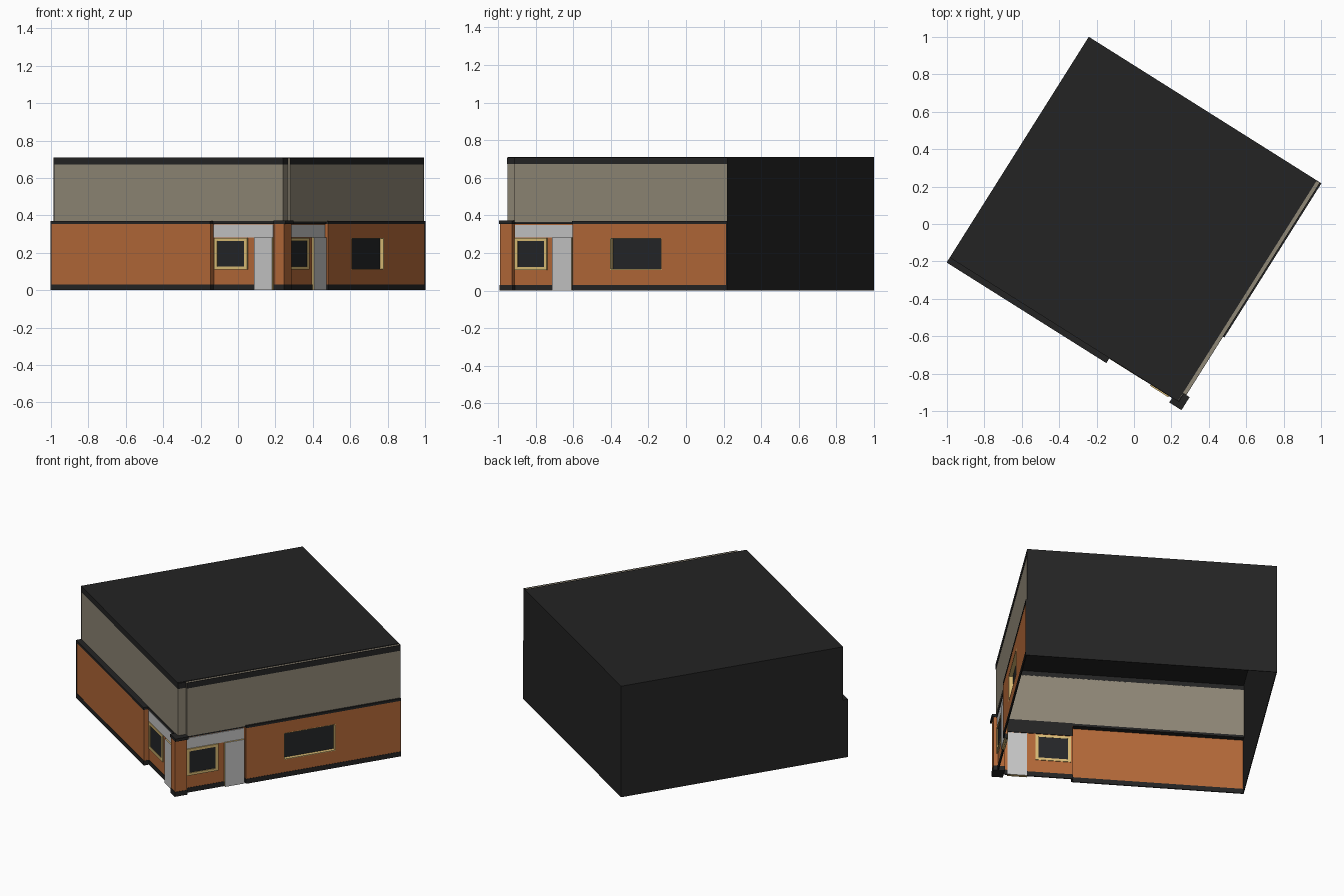
import bpy
import bmesh
from math import radians
from mathutils import Matrix

cube = bpy.data.objects.get("Cube")
if cube:
    bpy.data.objects.remove(cube)

TURN = Matrix.Rotation(radians(-32.2), 4, 'Z')


def material(name, color):
    m = bpy.data.materials.new(name)
    m.use_nodes = True
    rgba = (*color, 1)
    m.diffuse_color = rgba
    m.node_tree.nodes["Principled BSDF"].inputs["Base Color"].default_value = rgba
    return m


brick = material("orange_brick", (.456, .141, .040))
pale = material("pale_cladding", (.275, .242, .181))
dark = material("dark_trim", (.0175, .0175, .0175))
glass = material("dark_glass", (.018, .019, .021))
grey = material("light_grey", (.565, .565, .565))
tan = material("tan_frame", (.701, .503, .181))


def box(name, x, y, z, mat, side_mat=None, front_axis=0):
    """Box from ranges in building axes; side_mat colours all but the front and back."""
    bm = bmesh.new()
    bmesh.ops.create_cube(bm, size=1)
    for v in bm.verts:
        for i, (a, b) in enumerate((x, y, z)):
            v.co[i] = a if v.co[i] < 0 else b
    bmesh.ops.recalc_face_normals(bm, faces=bm.faces)
    if side_mat:
        for f in bm.faces:
            f.material_index = int(abs(f.normal[front_axis]) < .5)
    bm.transform(TURN)
    mesh = bpy.data.meshes.new(name)
    bm.to_mesh(mesh)
    bm.free()
    mesh.materials.append(mat)
    if side_mat:
        mesh.materials.append(side_mat)
    obj = bpy.data.objects.new(name, mesh)
    bpy.context.collection.objects.link(obj)
    return obj


def slab(facade, part, s, d, z, mat, side_mat=None):
    """Box on a facade: s runs along the wall, d is the distance outward."""
    name = facade + "_" + part
    if facade == "street":
        box(name, s, (-d[1], -d[0]), z, mat, side_mat, 1)
    else:
        box(name, d, s, z, mat, side_mat, 0)


def ring(facade, part, s, z, inner_s, inner_z, d, mat):
    """Four bars around a rectangular opening."""
    slab(facade, part + "_start", (s[0], inner_s[0]), d, z, mat)
    slab(facade, part + "_end", (inner_s[1], s[1]), d, z, mat)
    slab(facade, part + "_bottom", inner_s, d, (z[0], inner_z[0]), mat)
    slab(facade, part + "_top", inner_s, d, (inner_z[1], z[1]), mat)


def inset(r, t):
    return (r[0] + t, r[1] - t)


BASE, LEDGE, TOP = .03, .355, .71
BASE_Z, WALL_Z, LEDGE_Z = (0, BASE), (BASE, LEDGE), (LEDGE, .37)
BAND_Z, CLAD_Z = (.672, .708), (.365, .675)


def entrance(facade, s, wall, window, door, canopy):
    """Recessed bay with a window, a door and a canopy panel."""
    d = (wall - .004, wall)
    slab(facade, "bay_wall", s, d, WALL_Z, brick)
    slab(facade, "bay_base", s, (wall - .005, wall + .002), BASE_Z, dark)
    z = (.11, .28)
    ring(facade, "window_frame", window, z, inset(window, .018), inset(z, .016),
         (wall - .008, wall + .008), tan)
    slab(facade, "window_pane", inset(window, .018), (wall - .007, wall + .003),
         inset(z, .016), glass)
    slab(facade, "door", door, (wall - .008, wall + .014), (0, .282), grey, tan)
    slab(facade, "canopy_panel", canopy, (wall, wall + .005), (.282, .35), grey)
    slab(facade, "canopy_back", s, (wall - .008, wall - .004), (.285, LEDGE), dark)
    slab(facade, "bay_ledge", s, (wall - .008, wall + .007), LEDGE_Z, dark)


# Street facade: plain brick wall and entrance bay
plain = (-.735, .27)
slab("street", "wall", plain, (.701, .705), WALL_Z, brick)
slab("street", "base", plain, (.700, .707), BASE_Z, dark)
slab("street", "ledge", plain, (.668, .708), LEDGE_Z, dark)
slab("street", "wall_return", (.266, .27), (.672, .705), WALL_Z, brick)
slab("street", "return_base", (.265, .271), (.672, .706), BASE_Z, dark)
entrance("street", (.27, .67), .672, (.277, .485), (.534, .648), (.27, .648))

# Side facade: brick wall with a deep-set window, and entrance bay
main = (-.255, .714)
opening, opening_z = (-.019, .306), (.11, .28)
ring("side", "wall", main, WALL_Z, opening, opening_z, (.726, .73), brick)
ring("side", "window_jamb", opening, opening_z, inset(opening, .004),
     inset(opening_z, .004), (.705, .7305), tan)
slab("side", "wide_pane", opening, (.703, .707), opening_z, glass)
slab("side", "base", main, (.725, .732), BASE_Z, dark)
slab("side", "ledge", main, (.705, .732), LEDGE_Z, dark)
slab("side", "wall_return", (-.255, -.251), (.708, .73), WALL_Z, brick)
slab("side", "return_base", (-.256, -.25), (.708, .731), BASE_Z, dark)
entrance("side", (-.63, -.255), .710, (-.625, -.424), (-.385, -.263), (-.625, -.263))

# Corner pillar
pillar = ((.672, .735), (-.705, -.63))
box("pillar", *pillar, WALL_Z, brick)
box("pillar_base", (.67, .737), (-.707, -.628), BASE_Z, dark)
box("pillar_cap", (.668, .745), (-.707, -.625), (LEDGE, .373), dark)

# Upper cladding with a notched corner post and dark parapet band
slab("street", "cladding", (-.735, .708), (.671, .675), CLAD_Z, pale)
slab("street", "parapet_band", (-.735, .709), (.671, .677), BAND_Z, dark)
box("corner_post", (.700, .708), (-.675, -.625), (.365, .706), pale)
box("corner_band", (.704, .710), (-.677, -.625), BAND_Z, dark)
slab("side", "cladding", (-.625, .714), (.700, .722), (.365, .706), pale)
slab("side", "parapet_band", (-.626, .714), (.722, .724), BAND_Z, dark)

# Roof and blank party walls; the underside stays open
box("roof", (-.735, .703), (-.677, .718), (.704, TOP), dark)
box("back_party_wall", (-.735, .724), (.714, .718), (0, TOP), dark)
box("back_wall_lower_edge", (.724, .732), (.714, .718), (0, .37), dark)
box("end_party_wall", (-.738, -.734), (-.677, .718), (0, TOP), dark)
box("end_wall_lower_edge", (-.738, -.734), (-.707, -.677), (0, .37), dark)
